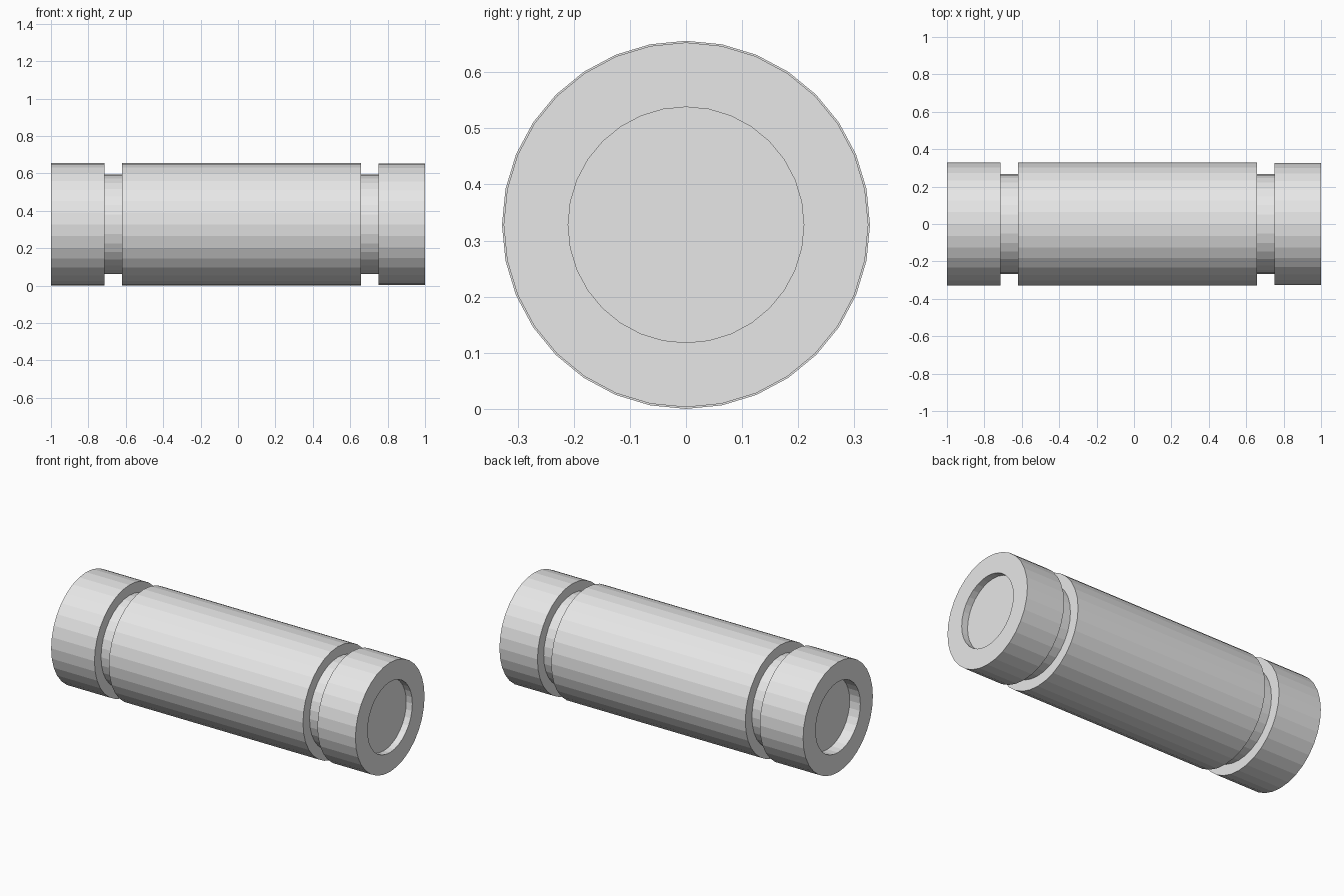
import bpy
import bmesh
import math

if "Cube" in bpy.data.objects:
    bpy.data.objects.remove(bpy.data.objects["Cube"])

SIDES = 32
AXIS_Z = 0.328

metal = bpy.data.materials.new("light_grey")
metal.diffuse_color = (0.8, 0.8, 0.8, 1.0)
metal.use_nodes = True
metal.node_tree.nodes["Principled BSDF"].inputs["Base Color"].default_value = metal.diffuse_color


def lathe_x(name, profile):
    """Turn an (x, radius) profile around the x axis and close both ends."""
    bm = bmesh.new()
    rings = []
    for x, r in profile:
        rings.append([bm.verts.new((x, r * math.sin(2 * math.pi * i / SIDES),
                                    r * math.cos(2 * math.pi * i / SIDES)))
                      for i in range(SIDES)])
    for a, b in zip(rings, rings[1:]):
        for i in range(SIDES):
            j = (i + 1) % SIDES
            bm.faces.new((a[i], a[j], b[j], b[i]))
    bm.faces.new(rings[0])
    bm.faces.new(rings[-1])
    bmesh.ops.recalc_face_normals(bm, faces=bm.faces)
    mesh = bpy.data.meshes.new(name)
    bm.to_mesh(mesh)
    bm.free()
    mesh.materials.append(metal)
    obj = bpy.data.objects.new(name, mesh)
    obj.location.z = AXIS_Z
    bpy.context.collection.objects.link(obj)
    return obj


# Grooved pin: recessed ends, two collars, two grooves, long middle barrel
R, R_END, R_GROOVE, R_RECESS = 0.328, 0.325, 0.266, 0.21
lathe_x("grooved_pin", [
    (-0.93, R_RECESS), (-1.0, R_RECESS),      # left recess
    (-1.0, R), (-0.715, R),                   # left collar
    (-0.715, R_GROOVE), (-0.62, R_GROOVE),    # left groove
    (-0.62, R), (0.657, R),                   # barrel
    (0.657, R_GROOVE), (0.75, R_GROOVE),      # right groove
    (0.75, R_END), (1.0, R_END),              # right collar
    (1.0, R_RECESS), (0.96, R_RECESS),        # right recess
])
